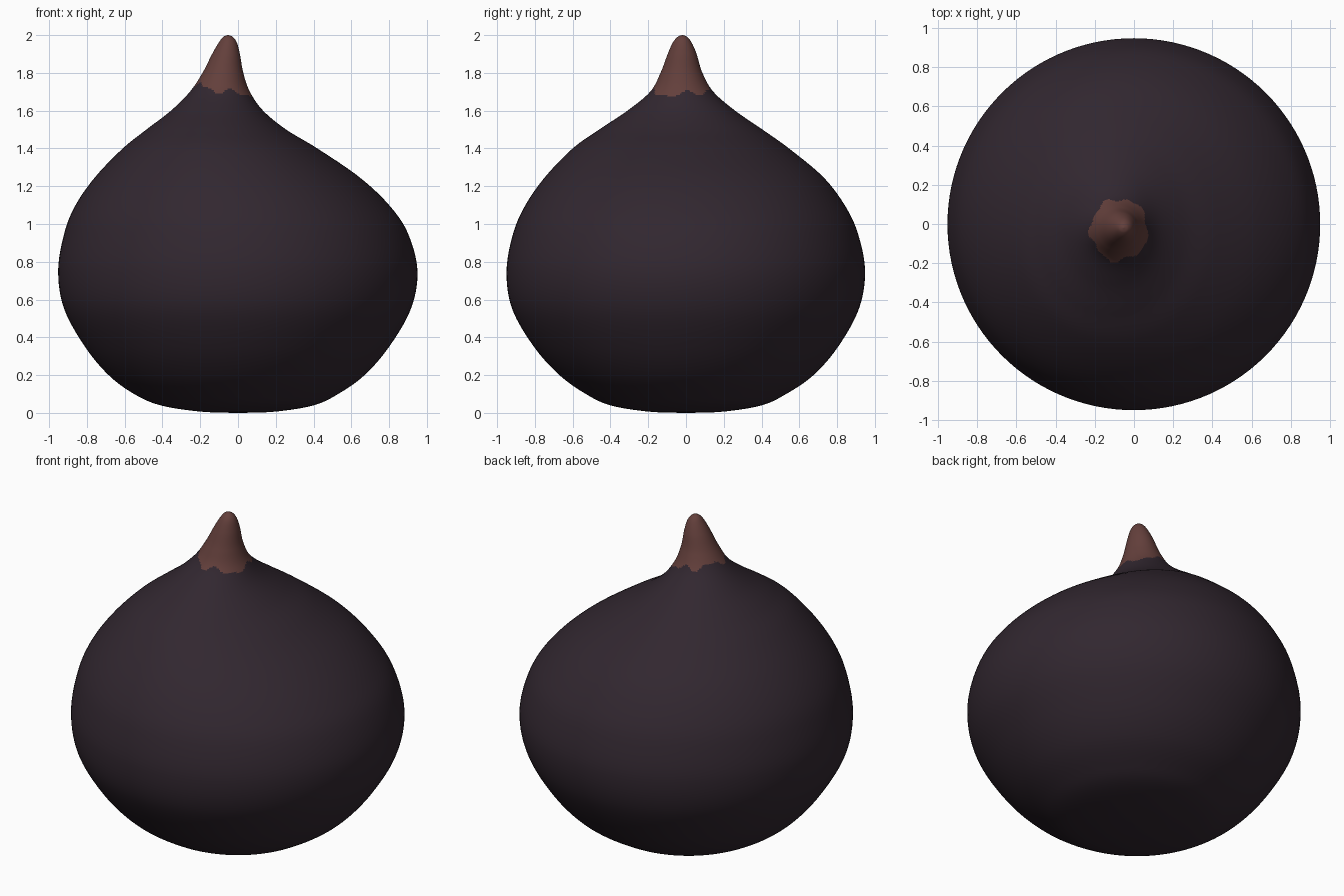
import bpy, bmesh, math

if "Cube" in bpy.data.objects:
    bpy.data.objects.remove(bpy.data.objects["Cube"])

SEGMENTS, STEPS = 120, 12

# Profile rows: z, left x, right x, front y, back y
ROWS = [
    (0.000, -0.01, 0.01, -0.01, 0.01),
    (0.007, -0.20, 0.20, -0.20, 0.20),
    (0.040, -0.41, 0.40, -0.40, 0.40),
    (0.100, -0.55, 0.53, -0.53, 0.53),
    (0.200, -0.685, 0.67, -0.67, 0.675),
    (0.350, -0.81, 0.80, -0.805, 0.805),
    (0.550, -0.92, 0.915, -0.92, 0.915),
    (0.750, -0.952, 0.95, -0.95, 0.948),
    (0.950, -0.92, 0.90, -0.915, 0.91),
    (1.100, -0.86, 0.80, -0.85, 0.84),
    (1.250, -0.755, 0.64, -0.745, 0.725),
    (1.400, -0.61, 0.42, -0.60, 0.545),
    (1.500, -0.485, 0.255, -0.46, 0.405),
    (1.600, -0.355, 0.133, -0.31, 0.26),
    (1.700, -0.255, 0.063, -0.19, 0.145),
    (1.800, -0.188, 0.028, -0.135, 0.087),
    (1.900, -0.137, 0.010, -0.097, 0.056),
    (1.960, -0.102, -0.006, -0.070, 0.030),
    (1.990, -0.079, -0.027, -0.045, 0.006),
    (2.000, -0.057, -0.050, -0.023, -0.016),
]


def spline(p0, p1, p2, p3, t):
    """Catmull-Rom blend of four profile rows."""
    return [0.5 * (2 * b + (c - a) * t + (2 * a - 5 * b + 4 * c - d) * t * t
                   + (3 * b - a - 3 * c + d) * t ** 3)
            for a, b, c, d in zip(p0, p1, p2, p3)]


def material(name, colour):
    m = bpy.data.materials.new(name)
    m.diffuse_color = (*colour, 1)
    m.use_nodes = True
    m.node_tree.nodes["Principled BSDF"].inputs["Base Color"].default_value = m.diffuse_color
    return m


# Smooth rows from the profile
rows, last = [], len(ROWS) - 1
for i in range(last):
    pts = [ROWS[min(max(i + k, 0), last)] for k in (-1, 0, 1, 2)]
    rows += [spline(*pts, s / STEPS) for s in range(STEPS)]
rows.append(ROWS[-1])

# Fruit skin with leaning neck: elliptical rings
bm = bmesh.new()
rings = []
for z, xl, xr, yf, yb in rows:
    cx, cy, rx, ry = (xl + xr) / 2, (yf + yb) / 2, (xr - xl) / 2, (yb - yf) / 2
    rings.append([bm.verts.new((cx + rx * math.cos(a), cy + ry * math.sin(a), max(z, 0)))
                  for a in (2 * math.pi * k / SEGMENTS for k in range(SEGMENTS))])

for r, (lo, hi) in enumerate(zip(rings, rings[1:])):
    for k in range(SEGMENTS):
        n = (k + 1) % SEGMENTS
        f = bm.faces.new((lo[k], lo[n], hi[n], hi[k]))
        # Ragged edge of the brown stem
        a = 2 * math.pi * (k + 0.5) / SEGMENTS
        edge = (1.715 - 0.03 * math.cos(a + 0.3)
                + 0.012 * math.sin(5 * a + 1) + 0.008 * math.sin(9 * a))
        f.material_index = int(f.calc_center_median().z > edge)
bm.faces.new(rings[0][::-1])
bm.faces.new(rings[-1]).material_index = 1
for f in bm.faces:
    f.smooth = True

mesh = bpy.data.meshes.new("fig")
bm.to_mesh(mesh)
bm.free()
mesh.materials.append(material("dark purple skin", (0.031, 0.020, 0.029)))
mesh.materials.append(material("reddish brown stem", (0.125, 0.050, 0.044)))
bpy.context.collection.objects.link(bpy.data.objects.new("fig", mesh))
